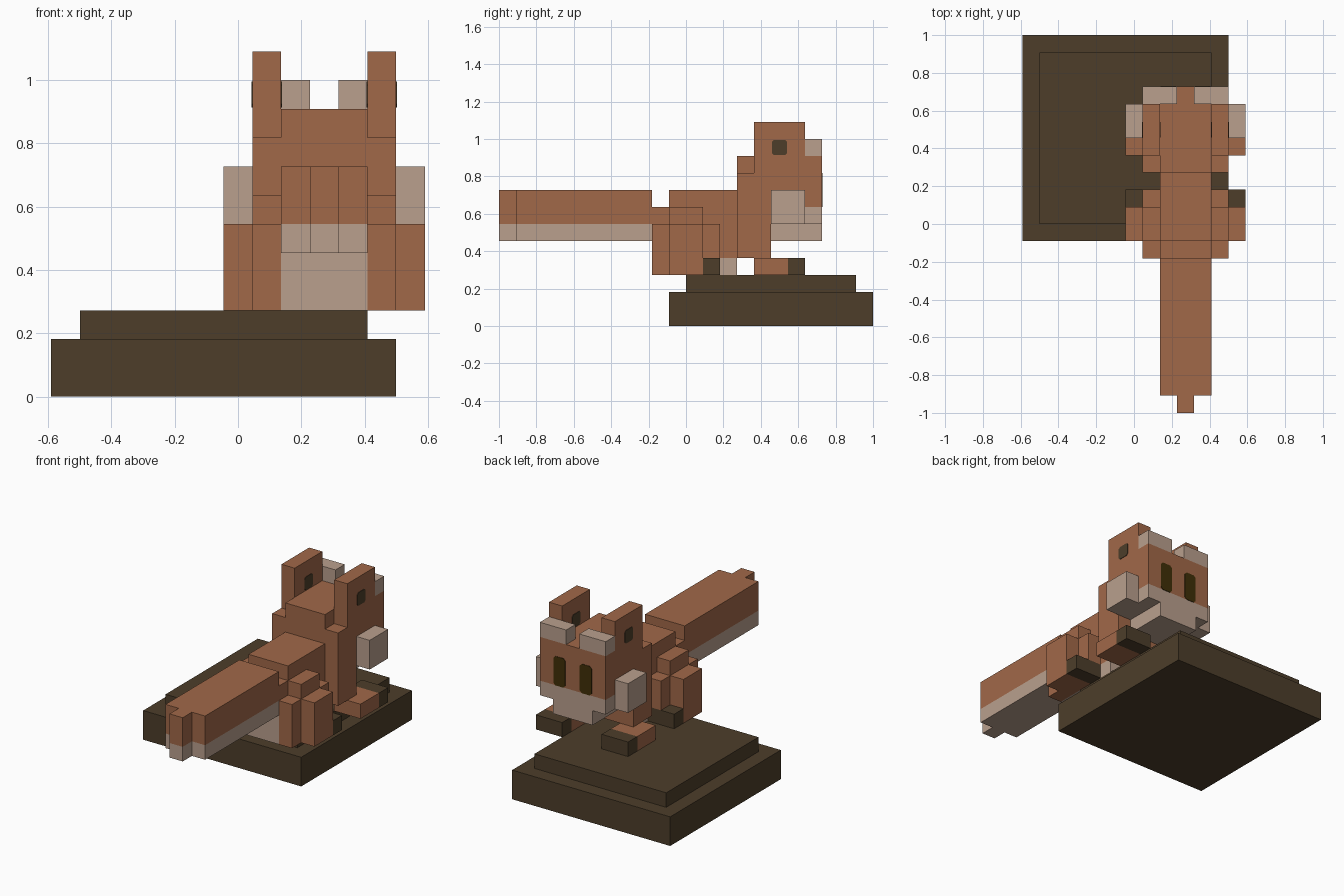
import bpy, bmesh

U = 1 / 11      # one grid cell
MID = 3         # the animal's centre line, in cells

if "Cube" in bpy.data.objects:
    bpy.data.objects.remove(bpy.data.objects["Cube"], do_unlink=True)


def material(name, rgb):
    col = tuple((c / 255) ** 2.2 for c in rgb) + (1,)
    m = bpy.data.materials.new(name)
    m.use_nodes = True
    m.diffuse_color = col
    m.node_tree.nodes["Principled BSDF"].inputs["Base Color"].default_value = col
    return m


FUR = material("russet_fur", (160, 104, 74))
PALE = material("pale_fur", (184, 158, 140))
DARK = material("dark_brown", (78, 64, 46))
EYE = material("eye_brown", (66, 50, 16))


def finish(name, bm, mats):
    bmesh.ops.recalc_face_normals(bm, faces=bm.faces)
    bmesh.ops.scale(bm, vec=(U, U, U), verts=bm.verts)
    mesh = bpy.data.meshes.new(name)
    bm.to_mesh(mesh)
    bm.free()
    for m in mats:
        mesh.materials.append(m)
    obj = bpy.data.objects.new(name, mesh)
    bpy.context.collection.objects.link(obj)
    return obj


def box(name, x, y, z, mat, low=None, split=None):
    """Box from (min, max) ranges; faces under height split take the low colour."""
    bm = bmesh.new()
    bmesh.ops.create_cube(bm, size=1)
    for v in bm.verts:
        v.co = [r[0] if c < 0 else r[1] for c, r in zip(v.co, (x, y, z))]
    if low:
        bmesh.ops.bisect_plane(bm, geom=bm.verts[:] + bm.edges[:] + bm.faces[:],
                               plane_co=(0, 0, split), plane_no=(0, 0, 1))
        for f in bm.faces:
            f.material_index = int(f.calc_center_median().z < split)
    return finish(name, bm, [mat, low] if low else [mat])


def centre(name, half, y, z, mat, **kw):
    return box(name, (MID - half, MID + half), y, z, mat, **kw)


def pair(name, inner, outer, y, z, mat, **kw):
    """Left and right copies, measured outward from the centre line."""
    box("left_" + name, (MID + inner, MID + outer), y, z, mat, **kw)
    box("right_" + name, (MID - outer, MID - inner), y, z, mat, **kw)


def plate(name, axis, at, c, size, cut, mat):
    """Thin plate with clipped corners, facing along the axis (0 = x, 1 = y)."""
    w, h = size[0] / 2, size[1] / 2
    ring = [(w, h - cut), (w - cut, h), (cut - w, h), (-w, h - cut),
            (-w, cut - h), (cut - w, -h), (w - cut, -h), (w, cut - h)]
    bm = bmesh.new()
    verts = []
    for a, b in ring:
        p = [0, 0, c[1] + b]
        p[axis], p[1 - axis] = at - 0.03, c[0] + a
        verts.append(bm.verts.new(p))
    face = bm.faces.new(verts)
    ext = bmesh.ops.extrude_face_region(bm, geom=[face])
    for v in ext["geom"]:
        if isinstance(v, bmesh.types.BMVert):
            v.co[axis] += 0.06
    return finish(name, bm, [mat])


# Stepped base
box("base_lower", (-6.5, 5.5), (-1, 11), (0, 2), DARK)
box("base_upper", (-5.5, 4.5), (0, 10), (2, 3), DARK)

# Body
centre("rump", 1.5, (-2, -1), (3, 7), FUR, low=PALE, split=5)
centre("body", 1.5, (-1, 3), (3, 8), FUR, low=PALE, split=4)
centre("chest", 2.5, (3, 5), (4, 9), FUR)
centre("nape", 1.5, (3, 5), (9, 10), FUR)

# Tail
centre("tail", 1.5, (-10, -2), (5, 8), FUR, low=PALE, split=6)
centre("tail_tip", 0.5, (-11, -10), (5, 8), FUR, low=PALE, split=6)

# Hind legs
pair("haunch", 1.5, 2.5, (-1, 1), (6, 7), FUR)
pair("thigh", 1.5, 2.5, (-2, 1), (3, 6), FUR)
pair("knee", 1.5, 2.5, (1, 2), (4, 6), FUR)
pair("outer_thigh", 2.5, 3.5, (-1, 1), (3, 6), FUR)
pair("hind_toes", 1.5, 3.5, (1, 2), (3, 4), DARK)

# Front feet
pair("front_foot", 1.5, 3.5, (4, 6), (3, 4), FUR)
pair("front_toes", 1.5, 3.5, (6, 7), (3, 4), DARK)

# Head
centre("head", 2.5, (5, 8), (6, 10), FUR, low=PALE, split=7)
centre("chin", 1.5, (5, 8), (5, 6), PALE)
pair("cheek", 2.5, 3.5, (5, 7), (6, 8), PALE)
pair("brow", 0.5, 2.5, (7, 8), (10, 11), PALE)
pair("ear", 1.5, 2.5, (4, 7), (9, 12), FUR)

# Eyes and ear spots
for side, s in (("left", 1), ("right", -1)):
    plate(side + "_eye", 1, 8, (MID + s, 8), (0.9, 2), 0.15, EYE)
    for place, d in (("outer", 2.5), ("inner", 1.5)):
        plate(f"{side}_{place}_ear_spot", 0, MID + s * d, (5.5, 10.5), (0.9, 0.9), 0.12, DARK)
